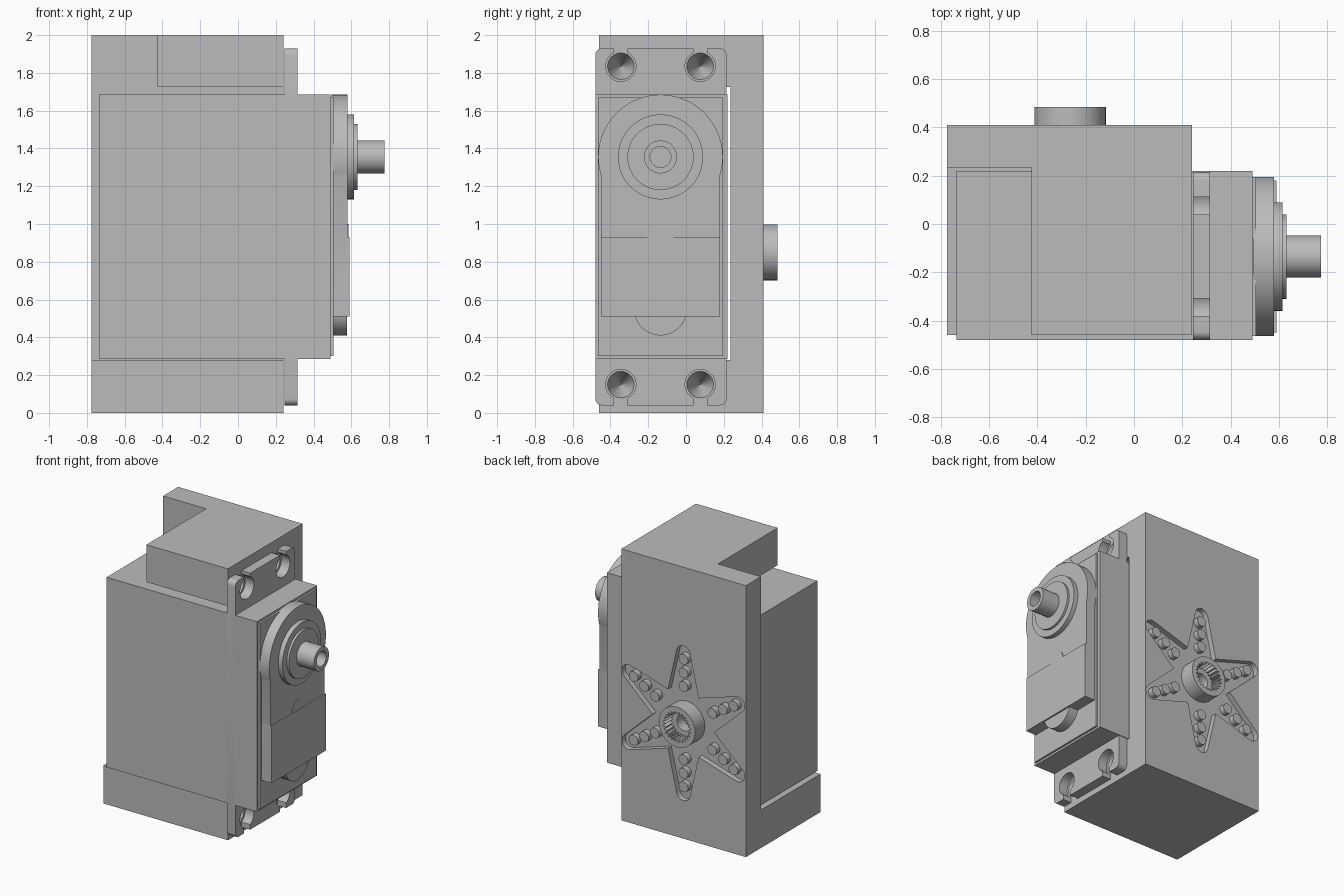
import bpy
import bmesh
from math import sin, cos, pi, radians
from mathutils import Vector

cube = bpy.data.objects.get("Cube")
if cube:
    bpy.data.objects.remove(cube)

grey = bpy.data.materials.new("plain_grey")
grey.use_nodes = True
COLOUR = (0.5, 0.5, 0.5, 1)
grey.diffuse_color = COLOUR
grey.node_tree.nodes["Principled BSDF"].inputs["Base Color"].default_value = COLOUR


def loft(name, rings, axis):
    """Solid through 2D rings given as (points, position along axis)."""
    bm = bmesh.new()
    loops = []
    for pts, t in rings:
        make = (lambda u, v: (t, u, v)) if axis == "x" else (lambda u, v: (u, t, v))
        loops.append([bm.verts.new(make(u, v)) for u, v in pts])
    n = len(loops[0])
    bm.faces.new(loops[0])
    bm.faces.new(loops[-1])
    for a, b in zip(loops, loops[1:]):
        for i in range(n):
            j = (i + 1) % n
            bm.faces.new((a[i], a[j], b[j], b[i]))
    bmesh.ops.recalc_face_normals(bm, faces=bm.faces)
    mesh = bpy.data.meshes.new(name)
    bm.to_mesh(mesh)
    bm.free()
    mesh.materials.append(grey)
    ob = bpy.data.objects.new(name, mesh)
    bpy.context.collection.objects.link(ob)
    return ob


def prism(name, pts, axis, a, b):
    return loft(name, [(pts, a), (pts, b)], axis)


def circle(u, v, r, n=48):
    return [(u + r * cos(2 * pi * i / n), v + r * sin(2 * pi * i / n)) for i in range(n)]


def rect(u0, u1, v0, v1):
    return [(u0, v0), (u1, v0), (u1, v1), (u0, v1)]


def rounded(u0, u1, v0, v1, r):
    pts = []
    corners = [(u1 - r, v1 - r), (u0 + r, v1 - r), (u0 + r, v0 + r), (u1 - r, v0 + r)]
    for k, (u, v) in enumerate(corners):
        for i in range(7):
            a = radians(90 * k + 15 * i)
            pts.append((u + r * cos(a), v + r * sin(a)))
    return pts


def boolean(ob, cutter, op="DIFFERENCE"):
    mod = ob.modifiers.new("cut", "BOOLEAN")
    mod.operation = op
    mod.solver = "EXACT"
    mod.object = cutter
    deps = bpy.context.evaluated_depsgraph_get()
    mesh = bpy.data.meshes.new_from_object(ob.evaluated_get(deps))
    ob.modifiers.clear()
    ob.data = mesh
    bpy.data.objects.remove(cutter)


# Bracket: C-shaped side profile with the upper corner removed
profile = [(-0.46, 0), (0.41, 0), (0.41, 2), (-0.46, 2),
           (-0.46, 1.725), (0.235, 1.725), (0.235, 0.28), (-0.46, 0.28)]
bracket = prism("mounting_bracket", profile, "x", -0.775, 0.24)
boolean(bracket, prism("corner_cutter", rect(-1, -0.425, 1.5, 2.2), "y", -0.7, 0.235))

# Screw positions on the two mounting ears
screws = [(y, z) for y in (-0.345, 0.075) for z in (0.15, 1.835)]
for y, z in screws:
    boolean(bracket, loft("pilot_cutter", [(circle(y, z, 0.075), 0.26),
                                           (circle(y, z, 0.07), 0.24),
                                           (circle(y, z, 0.001), 0.08)], "x"))

# Six-armed horn pocket in the back
CX, CZ, FLOOR = -0.265, 0.85, 0.37
star = []
for k in range(6):
    arm = radians(90 + 60 * k)
    for i in range(9):
        a = arm + radians(-80 + 20 * i)
        star.append((CX + 0.515 * cos(arm) + 0.055 * cos(a),
                     CZ + 0.515 * sin(arm) + 0.055 * sin(a)))
    valley = arm + radians(30)
    star.append((CX + 0.25 * cos(valley), CZ + 0.25 * sin(valley)))
boolean(bracket, prism("horn_cutter", star, "y", FLOOR, 0.45))
boolean(bracket, prism("bore_cutter", circle(CX, CZ, 0.06), "y", 0.32, 0.45))

# Pins standing in the pocket
for k in range(6):
    arm = radians(90 + 60 * k)
    for r in (0.27, 0.37, 0.47):
        prism("horn_pin", circle(CX + r * cos(arm), CZ + r * sin(arm), 0.038, 20),
              "y", FLOOR - 0.01, 0.41)

# Splined hub
hub = prism("horn_hub", circle(CX, CZ, 0.148), "y", FLOOR - 0.01, 0.485)
teeth = []
for i in range(48):
    r = 0.115 if i % 2 else 0.092
    a = 2 * pi * i / 48
    teeth.append((CX + r * cos(a), CZ + r * sin(a)))
boolean(hub, prism("spline_cutter", teeth, "y", 0.40, 0.55))
boolean(hub, prism("hub_bore_cutter", circle(CX, CZ, 0.06), "y", 0.30, 0.55))

# Motor case and its end plate
prism("motor_case", rect(-0.48, 0.22, 0.285, 1.685), "x", -0.735, 0.49)
prism("end_plate", rect(-0.465, 0.195, 0.3, 1.67), "x", 0.48, 0.505)

# Mounting ears with keyhole slots
ears = prism("mounting_ears", rounded(-0.48, 0.215, 0.04, 1.93, 0.035), "x", 0.245, 0.315)
for y, z in screws:
    outer = 2.1 if z > 1 else -0.1
    boolean(ears, prism("hole_cutter", circle(y, z, 0.08), "x", 0.2, 0.4))
    boolean(ears, prism("slot_cutter", rect(y - 0.036, y + 0.036, min(z, outer), max(z, outer)),
                        "x", 0.2, 0.4))

# Gear cover: round head, straight body, lower panel
SY, SZ = -0.135, 1.355
cover = prism("gear_cover", circle(SY, SZ, 0.33, 72), "x", 0.495, 0.58)
boolean(cover, prism("cover_body", rect(-0.45, 0.18, 0.51, SZ), "x", 0.495, 0.58), "UNION")
prism("lower_lobe", circle(SY, 0.55, 0.14), "x", 0.495, 0.578)
prism("lower_panel", rect(-0.45, 0.18, 0.51, 0.93), "x", 0.50, 0.59)
prism("panel_tab", circle(SY, 0.93, 0.07), "x", 0.50, 0.585)

# Stepped bearing rings and hollow output shaft
prism("outer_ring", circle(SY, SZ, 0.225), "x", 0.57, 0.615)
prism("inner_ring", circle(SY, SZ, 0.175), "x", 0.57, 0.632)
shaft = prism("output_shaft", circle(SY, SZ, 0.087), "x", 0.60, 0.775)
boolean(shaft, prism("shaft_cutter", circle(SY, SZ, 0.055), "x", 0.64, 0.9))

# Smooth the round sides, keep edges sharp
for ob in bpy.context.collection.objects:
    if ob.type == "MESH" and ob.data.materials and ob.data.materials[0] == grey:
        ob.data.shade_smooth()
        ob.data.set_sharp_from_angle(angle=radians(30))
